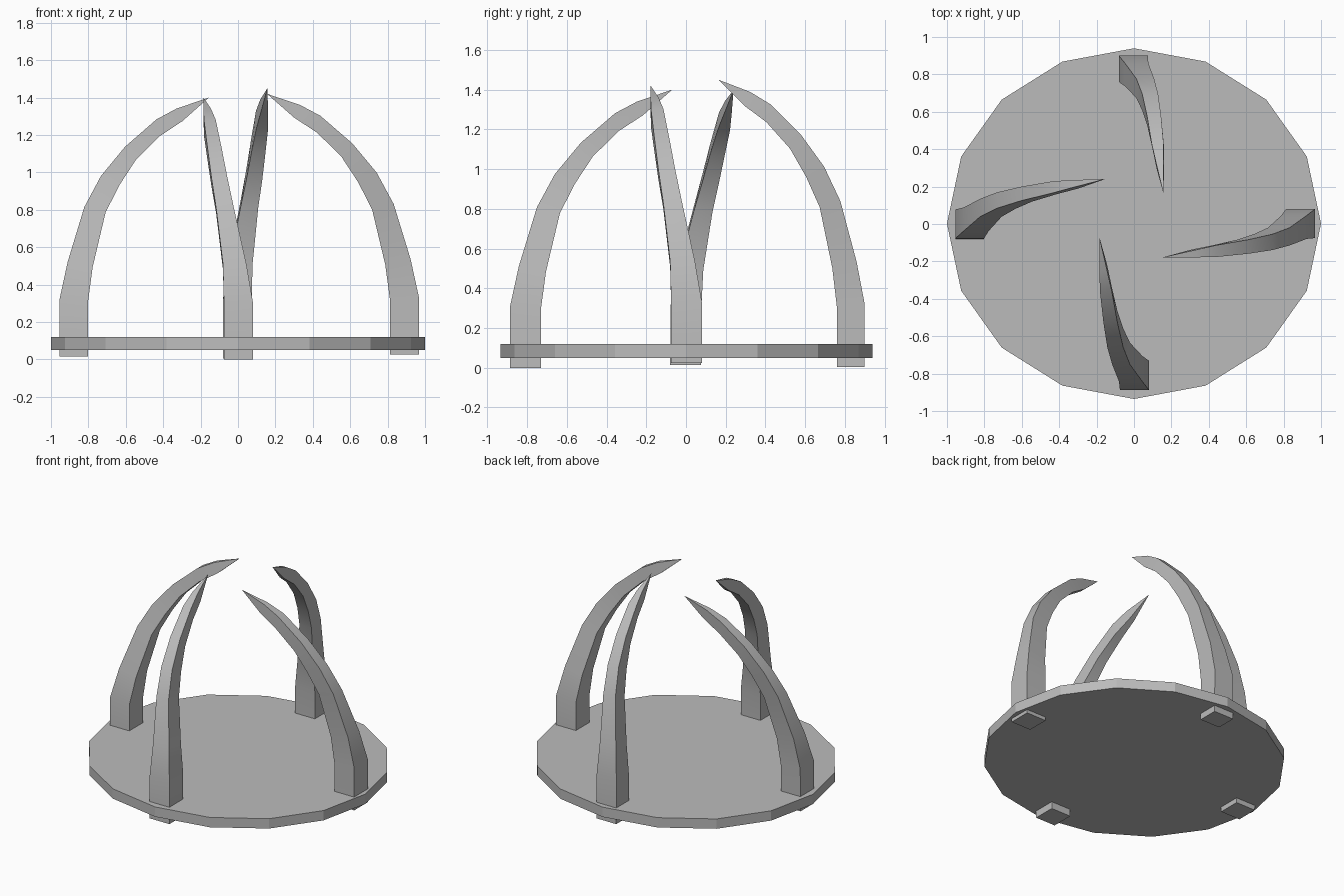
import bpy
import bmesh
from math import sin, cos, radians

cube = bpy.data.objects.get("Cube")
if cube:
    bpy.data.objects.remove(cube, do_unlink=True)

grey = bpy.data.materials.new("plain_grey")
grey.use_nodes = True
colour = (0.5, 0.5, 0.5, 1)
grey.diffuse_color = colour
grey.node_tree.nodes["Principled BSDF"].inputs["Base Color"].default_value = colour


def finish(bm, name, smooth=False):
    bmesh.ops.recalc_face_normals(bm, faces=bm.faces)
    mesh = bpy.data.meshes.new(name)
    bm.to_mesh(mesh)
    bm.free()
    mesh.materials.append(grey)
    obj = bpy.data.objects.new(name, mesh)
    bpy.context.collection.objects.link(obj)
    if smooth:
        bpy.ops.object.select_all(action="DESELECT")
        obj.select_set(True)
        bpy.context.view_layer.objects.active = obj
        bpy.ops.object.shade_smooth_by_angle(angle=radians(30))
    return obj


# Base plate: sixteen-sided disc, slightly squashed front to back
bm = bmesh.new()
bmesh.ops.create_cone(bm, cap_ends=True, segments=16, radius1=1, radius2=1, depth=0.07)
bmesh.ops.scale(bm, vec=(1, 0.9375, 1), verts=bm.verts)
bmesh.ops.translate(bm, vec=(0, 0.002, 0.085), verts=bm.verts)
finish(bm, "base_plate")

# Claw sections: outer radius, outer z, inner radius, inner z, sideways low, sideways high
SECTIONS = [
    (0.965, 0.31, 0.81, 0.30, -0.08, 0.075),
    (0.92, 0.52, 0.785, 0.49, -0.045, 0.08),
    (0.83, 0.82, 0.715, 0.79, 0.02, 0.115),
    (0.74, 0.99, 0.64, 0.94, 0.055, 0.14),
    (0.61, 1.15, 0.55, 1.08, 0.085, 0.16),
    (0.44, 1.30, 0.42, 1.21, 0.115, 0.178),
    (0.33, 1.36, 0.30, 1.29, 0.14, 0.18),
]
FOOT, TIP_R, TIP_Z, TIP_SIDE = 0.965, 0.155, 1.42, 0.18


def claw(name, angle, foot_r, foot_z, tip_r, tip_z, tip_side):
    a = radians(angle)
    bm = bmesh.new()

    # Fit the shared claw shape to this claw's foot and tip
    def point(r, side, z):
        k = z / TIP_Z
        r = tip_r + (r - TIP_R) * (foot_r - tip_r) / (FOOT - TIP_R)
        side += (tip_side - TIP_SIDE) * k * k
        z = foot_z + k * (tip_z - foot_z)
        return bm.verts.new((r * cos(a) + side * sin(a), r * sin(a) - side * cos(a), z))

    first = SECTIONS[0]
    foot = (first[0], 0, first[2], 0, first[4], first[5])
    rings = [[point(ro, lo, zo), point(ro, hi, zo), point(ri, hi, zi), point(ri, lo, zi)]
             for ro, zo, ri, zi, lo, hi in [foot] + SECTIONS]
    tip = point(TIP_R, TIP_SIDE, TIP_Z)
    bm.faces.new(rings[0])
    for i in range(4):
        j = (i + 1) % 4
        for low, high in zip(rings, rings[1:]):
            bm.faces.new((low[i], low[j], high[j], high[i]))
        bm.faces.new((rings[-1][i], rings[-1][j], tip))
    finish(bm, name, smooth=True)


claw("left_claw", 0, 0.968, 0.025, 0.155, 1.42, 0.178)
claw("back_claw", 90, 0.9, 0.005, 0.165, 1.45, 0.157)
claw("right_claw", 180, 0.955, 0.015, 0.155, 1.40, 0.24)
claw("front_claw", 270, 0.887, 0.0, 0.07, 1.40, 0.185)
